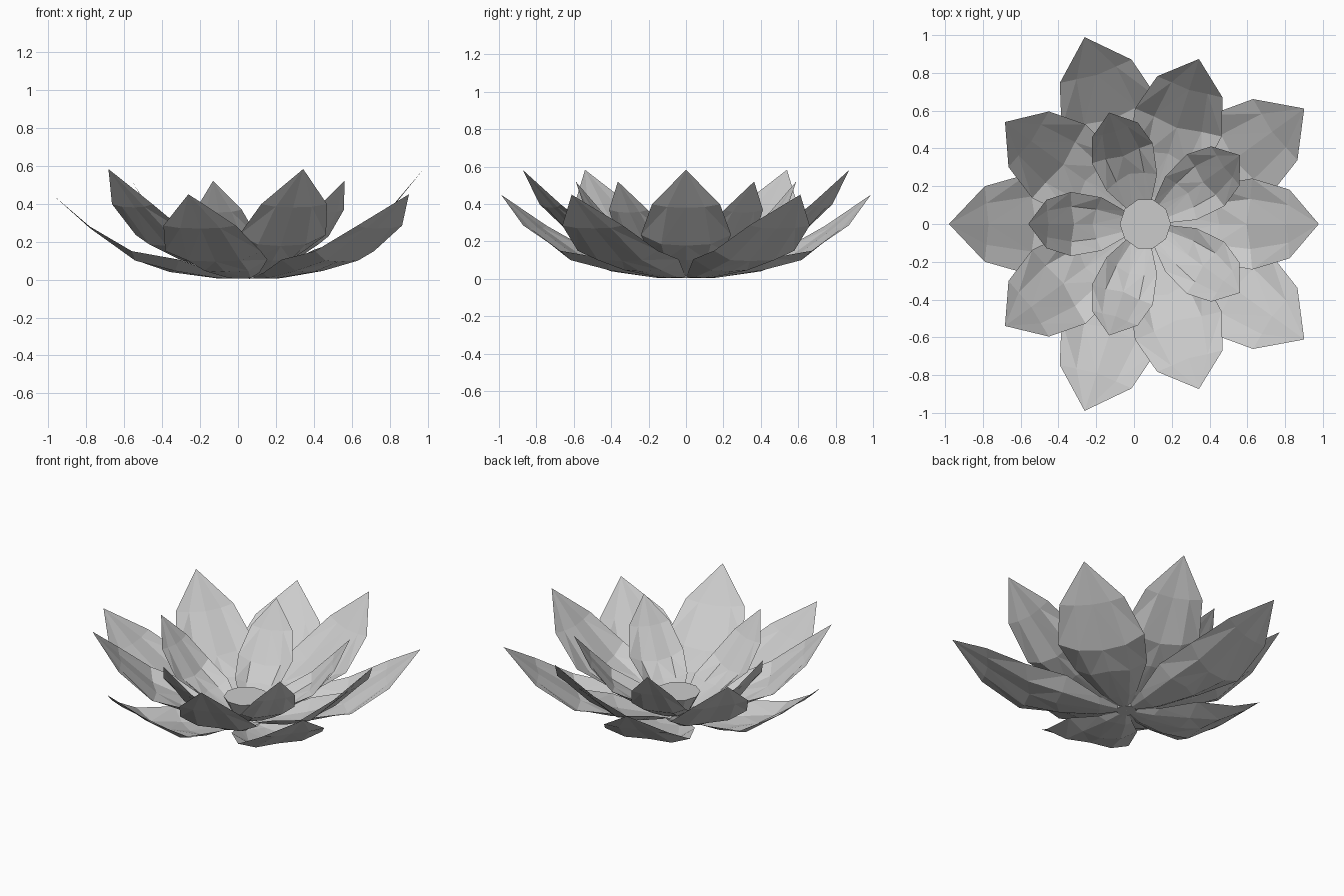
import bpy, bmesh
from math import radians, cos, sin, pi
from mathutils import Matrix, Vector

cube = bpy.data.objects.get("Cube")
if cube:
    bpy.data.objects.remove(cube)

grey = bpy.data.materials.new("soft_grey")
grey.use_nodes = True
grey.diffuse_color = (0.6, 0.6, 0.6, 1)
grey.node_tree.nodes["Principled BSDF"].inputs["Base Color"].default_value = (0.6, 0.6, 0.6, 1)

CENTRE = Vector((0.06, 0, 0))
TIP = (1.04, 0.45)
# Petal cross rows: keel distance, keel height, edge distance, edge half width, edge height
ROWS = [
    (0.16, 0.005, 0.17, 0.11, 0.035),
    (0.42, 0.04, 0.37, 0.22, 0.105),
    (0.58, 0.095, 0.62, 0.265, 0.15),
    (0.83, 0.27, 0.85, 0.20, 0.285),
]


def add_object(name, bm):
    mesh = bpy.data.meshes.new(name)
    bm.to_mesh(mesh)
    bm.free()
    mesh.materials.append(grey)
    obj = bpy.data.objects.new(name, mesh)
    bpy.context.collection.objects.link(obj)
    return obj


def petal(name, turn, length, width, tilt):
    """Cupped pointed petal, tilted up at its root and turned around the flower."""
    bm = bmesh.new()
    root = bm.verts.new((0, 0, 0.005))
    tip = bm.verts.new((TIP[0], 0, TIP[1]))
    grid = []
    for kr, kz, er, ew, ez in ROWS:
        row = []
        for side in (-1, -0.55, 0, 0.55, 1):
            t = abs(side)
            lift = t ** 4              # flat belly, raised rim
            row.append(bm.verts.new((kr + (er - kr) * t, ew * side, kz + (ez - kz) * lift)))
        grid.append(row)
    for i in range(4):
        bm.faces.new((root, grid[0][i], grid[0][i + 1]))
        bm.faces.new((grid[-1][i], tip, grid[-1][i + 1]))
        for a, b in zip(grid, grid[1:]):
            quad = (a[i], b[i], b[i + 1], a[i + 1])
            # Diagonals mirrored about the keel
            k = 0 if i < 2 else 1
            bm.faces.new((quad[k], quad[k + 1], quad[k + 2]))
            bm.faces.new((quad[k], quad[k + 2], quad[(k + 3) % 4]))
    bmesh.ops.recalc_face_normals(bm, faces=bm.faces)
    bm.normal_update()
    if sum(f.normal.z for f in bm.faces) < 0:
        bmesh.ops.reverse_faces(bm, faces=bm.faces)
    place = (Matrix.Translation(CENTRE) @ Matrix.Rotation(radians(turn), 4, 'Z')
             @ Matrix.Rotation(-radians(tilt), 4, 'Y')
             @ Matrix.Diagonal((length, width, length, 1)))
    bm.transform(place)
    add_object(name, bm)


# Three rings of five petals: name, first angle, length, width, extra tilt
for ring, start, length, width, tilt in (
        ("outer_petal", 36, 1.0, 1.0, 0),
        ("middle_petal", 0, 0.96, 0.91, 9),
        ("inner_petal", 36, 0.714, 0.64, 16.6)):
    for n in range(5):
        petal(f"{ring}_{n + 1}", start + 72 * n, length, width, tilt)

# Ten-sided flared seed cup in the middle
bm = bmesh.new()
bmesh.ops.create_cone(bm, cap_ends=True, segments=10, radius1=0.06, radius2=0.135, depth=0.145)
bm.transform(Matrix.Translation(CENTRE + Vector((0, 0, 0.0775))) @ Matrix.Rotation(pi / 2, 4, 'Z'))
add_object("seed_cup", bm)
